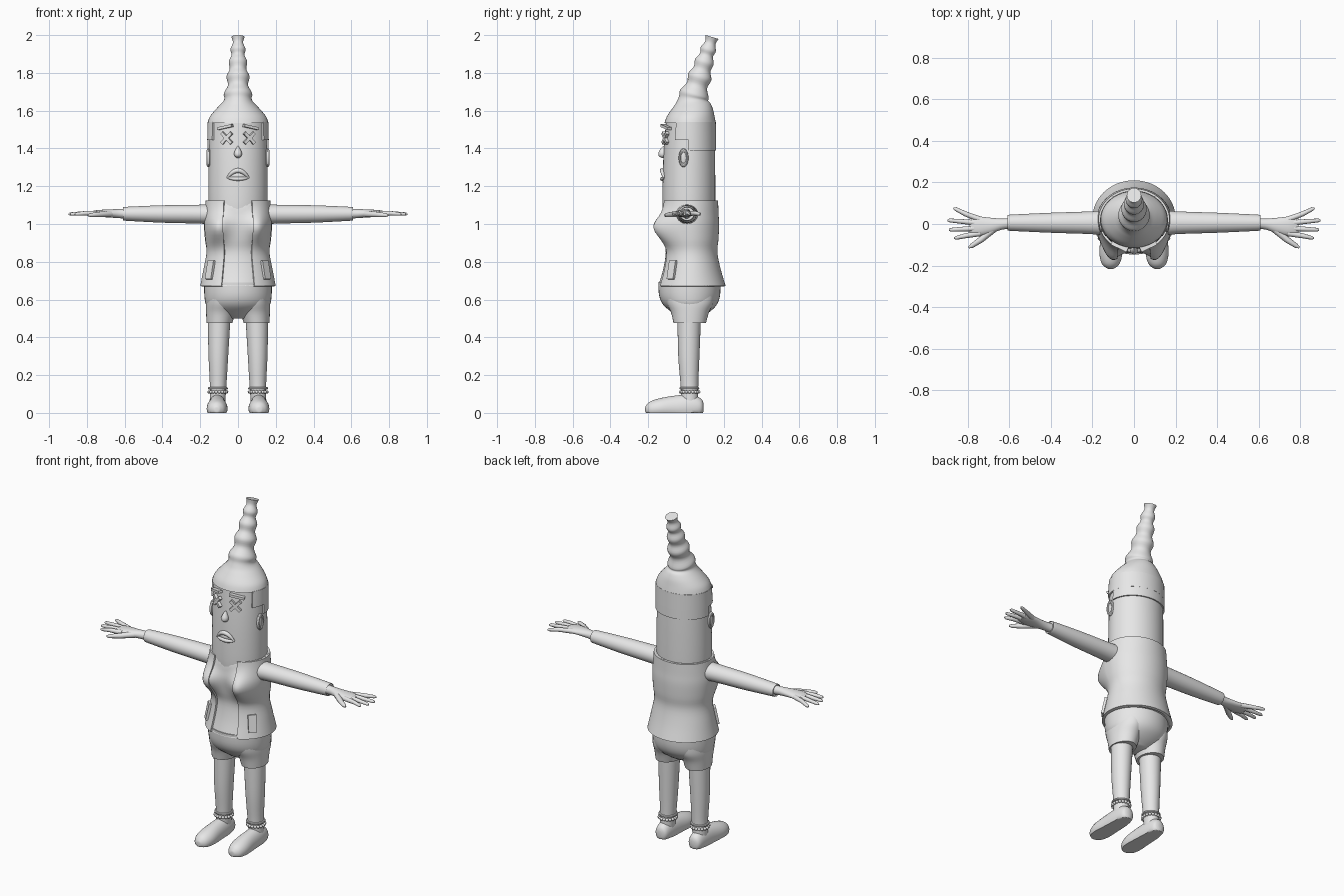
import bpy, bmesh
from math import sin, cos, pi, radians, sqrt, exp
from mathutils import Matrix, Vector

if "Cube" in bpy.data.objects:
    bpy.data.objects.remove(bpy.data.objects["Cube"])

grey = bpy.data.materials.new("plain_grey")
grey.use_nodes = True
grey.diffuse_color = (.8, .8, .8, 1)
grey.node_tree.nodes["Principled BSDF"].inputs["Base Color"].default_value = grey.diffuse_color


def activate(obj):
    bpy.ops.object.select_all(action="DESELECT")
    obj.select_set(True)
    bpy.context.view_layer.objects.active = obj


def finish(obj, angle=40):
    activate(obj)
    obj.data.materials.clear()
    obj.data.materials.append(grey)
    bpy.ops.object.shade_smooth_by_angle(angle=radians(angle))
    return obj


def add_mesh(name, bm):
    mesh = bpy.data.meshes.new(name)
    bm.to_mesh(mesh)
    bm.free()
    obj = bpy.data.objects.new(name, mesh)
    bpy.context.scene.collection.objects.link(obj)
    return obj


def refine(sections, steps):
    """Smoothly resample a list of sections."""
    out, last = [], len(sections) - 1
    for i in range(last):
        four = [sections[min(max(i + k, 0), last)] for k in (-1, 0, 1, 2)]
        for s in range(steps):
            t = s / steps
            out.append([b + t / 2 * (c - a + t * (2*a - 5*b + 4*c - d + t * (3*(b - c) + d - a)))
                        for a, b, c, d in zip(*four)])
    return out + [list(sections[last])]


def loft(name, sections, axis="z", seg=40, opening=0, side=1, deform=None, thick=0, steps=4):
    """Skin ellipses (position, centre u, centre v, radius u, radius v) along an axis.
    An opening in degrees leaves a gap either side of the front."""
    bm = bmesh.new()
    gap = radians(opening)
    count = seg + 1 if opening else seg
    rings = []
    for p, cu, cv, ru, rv in refine(sections, steps):
        ring = []
        for j in range(count):
            a = -pi / 2 + gap + (2 * pi - 2 * gap) * j / seg
            u, v = cu + ru * cos(a), cv + rv * sin(a)
            co = Vector({"z": (u, v, p), "x": (p, u, v), "y": (u, p, v)}[axis])
            co.x *= side
            ring.append(bm.verts.new(deform(co) if deform else co))
        rings.append(ring)
    for low, high in zip(rings, rings[1:]):
        for j in range(seg):
            k = (j + 1) % count
            bm.faces.new((low[j], low[k], high[k], high[j]))
    if not opening:
        bm.faces.new(rings[0][::-1])
        bm.faces.new(rings[-1])
        bmesh.ops.recalc_face_normals(bm, faces=bm.faces)
    obj = add_mesh(name, bm)
    if thick:
        mod = obj.modifiers.new("thickness", "SOLIDIFY")
        mod.thickness, mod.offset = thick, -1
        activate(obj)
        bpy.ops.object.modifier_apply(modifier=mod.name)
    return finish(obj)


def tube(name, points, radii):
    curve = bpy.data.curves.new(name, "CURVE")
    curve.dimensions, curve.bevel_depth = "3D", 1
    curve.bevel_resolution, curve.use_fill_caps = 3, True
    spline = curve.splines.new("POLY")
    spline.points.add(len(points) - 1)
    for pt, co, r in zip(spline.points, points, radii):
        pt.co, pt.radius = (*co, 1), r
    obj = bpy.data.objects.new(name, curve)
    bpy.context.scene.collection.objects.link(obj)
    activate(obj)
    bpy.ops.object.convert(target="MESH")
    return finish(bpy.context.object)


def box(name, loc, size, rot):
    bpy.ops.mesh.primitive_cube_add(size=1, location=loc, rotation=rot)
    obj = bpy.context.object
    obj.name, obj.scale = name, size
    return finish(obj)


def ball(name, loc, size):
    bpy.ops.mesh.primitive_uv_sphere_add(segments=20, ring_count=12, radius=1, location=loc)
    obj = bpy.context.object
    obj.name, obj.scale = name, size
    return finish(obj)


def ring(name, loc, major, minor, scale=(1, 1, 1), rot=(0, 0, 0)):
    bpy.ops.mesh.primitive_torus_add(major_segments=32, minor_segments=8, location=loc,
                                     rotation=rot, major_radius=major, minor_radius=minor)
    obj = bpy.context.object
    obj.name, obj.scale = name, scale
    return finish(obj)


def face_y(x):
    return .017 - .135 * sqrt(1 - (x / .155) ** 2)


# Head and tall ridged hair, leaning backwards
loft("head", [(1.04, 0, .016, .15, .135), (1.12, 0, .015, .157, .14),
              (1.35, 0, .017, .156, .137), (1.56, 0, .022, .15, .127)])


def lean(co):
    if co.z > 1.64:
        co.z -= .3 * min(1, (co.z - 1.64) * 20) * (co.y - .035 - .31 * (co.z - 1.66))
    return co


hair = [(1.535, .022, .161, .136), (1.57, .025, .148, .126), (1.61, .034, .115, .108),
        (1.645, .039, .082, .088), (1.665, .04, .072, .077)]
for z, r in ((1.69, .075), (1.735, .053), (1.78, .061), (1.82, .044), (1.86, .049),
             (1.895, .034), (1.925, .04), (1.96, .027), (1.99, .035)):
    hair.append((z, .045 + .31 * (z - 1.69), r, r))
loft("hair_top", [(z, 0, y, rx, ry) for z, y, rx, ry in hair], deform=lean)
for name, bottom, opening in (("hair_back", 1.39, 88), ("hair_sideburns", 1.445, 57)):
    loft(name, [(bottom, 0, .018, .163, .142), (1.54, 0, .022, .161, .136)],
         opening=opening, thick=.012)

# Facial features
for side, label in ((1, "left"), (-1, "right")):
    x = .06 * side
    for tilt in (-1, 1):
        box(label + "_eye_bar", (x, face_y(x) - .002, 1.455), (.078, .018, .017),
            (0, tilt * pi / 4, side * .38))
    box(label + "_brow", (.068 * side, face_y(.068) - .002, 1.513), (.085, .025, .014),
        (0, side * .2, side * .45))
    ball(label + "_ear", (.154 * side, -.013, 1.35), (.01, .018, .038))
    ring(label + "_ear_rim", (.157 * side, -.013, 1.35), .02, .006, (1.9, 1, 1.6), (0, pi / 2, 0))
loft("nose", [(1.35, 0, -.123, .006, .006), (1.36, 0, -.124, .018, .02),
              (1.378, 0, -.124, .02, .021), (1.4, 0, -.119, .01, .014),
              (1.412, 0, -.116, .003, .005)], seg=20)
for name, bow, thick in (("upper_lip", .038, .013), ("lower_lip", -.006, .011)):
    spots = [i / 6 for i in range(-6, 7)]
    tube(name, [(.056 * t, face_y(.056 * t) - .008, 1.245 + bow * (1 - t * t)) for t in spots],
         [thick * (1 - .6 * t * t) for t in spots])
ball("mouth_fill", (0, -.112, 1.256), (.042, .014, .018))


# Torso: open jacket over a shirt, both shaped by the bust
def bust(co):
    if co.y < 0:
        co.y -= .066 * exp(-((abs(co.x) - .115) / .06) ** 2 - ((co.z - .98) / .075) ** 2)
    return co


def shirt_shape(co):
    co = bust(co)
    if co.y < 0:
        co.z = min(co.z, 1.08 + .5 * abs(co.x))
    return co


torso = [(.672, 0, .027, .2, .183), (.76, 0, .027, .183, .157), (.85, 0, .025, .167, .141),
         (.92, 0, .022, .175, .15), (1, 0, .018, .181, .157), (1.06, 0, .019, .177, .153),
         (1.125, 0, .02, .171, .15)]
loft("jacket", torso, seg=64, opening=26, deform=bust, thick=.014)
loft("shirt", [(z, u, v, ru - .009, rv - .009) for z, u, v, ru, rv in torso],
     seg=64, deform=shirt_shape)

# Shorts
loft("shorts_seat", [(.5, 0, .02, .06, .05), (.53, 0, .024, .13, .095),
                     (.57, 0, .021, .168, .14), (.62, 0, .019, .178, .161),
                     (.69, 0, .018, .18, .165)])


# Limbs
def flat_sole(co):
    co.z = max(co.z, 0)
    return co


fingers = {"index": (-.045, .865, -.068), "middle": (-.02, .89, -.028),
           "ring": (.003, .897, .018), "little": (.022, .868, .075)}
for side, label in ((1, "left_"), (-1, "right_")):
    box(label + "pocket", (side * .147, -.074, .757), (.046, .016, .1), (-.2, 0, side * .82))
    loft(label + "sleeve", [(.1, .005, 1.05, .065, .055), (.2, .006, 1.052, .055, .05),
                            (.4, .006, 1.053, .048, .046), (.59, .006, 1.054, .039, .037),
                            (.602, .006, 1.054, .037, .035)], "x", 28, side=side)
    loft(label + "palm", [(.58, .003, 1.054, .028, .026), (.63, 0, 1.055, .026, .024),
                          (.69, -.008, 1.056, .038, .021), (.75, -.01, 1.056, .046, .017),
                          (.79, -.01, 1.055, .036, .009)], "x", 24, side=side)
    for finger, (base, tip_x, tip_y) in fingers.items():
        tube(label + finger + "_finger",
             [(side * .74, base, 1.056), (side * .81, (base + tip_y) / 2, 1.057),
              (side * (tip_x - .01), tip_y * .95 + base * .05, 1.053),
              (side * tip_x, tip_y, 1.052)], (.014, .012, .009, .004))
    tube(label + "thumb", [(side * .67, -.02, 1.054), (side * .735, -.075, 1.05),
                           (side * .78, -.105, 1.047), (side * .795, -.113, 1.046)],
         (.018, .015, .011, .005))
    loft(label + "shorts_leg", [(.475, .098, .02, .068, .086), (.53, .092, .021, .077, .1),
                                (.58, .087, .022, .083, .123), (.63, .085, .02, .08, .13)],
         side=side, seg=32)
    loft(label + "leg", [(.05, .109, .02, .041, .045), (.15, .105, .018, .044, .047),
                         (.3, .104, .015, .052, .056), (.5, .1, .017, .06, .062)],
         side=side, seg=28)
    loft(label + "foot", [(.093, .11, .03, .012, .02), (.08, .11, .03, .036, .045),
                          (.03, .11, .03, .046, .067), (-.06, .11, .025, .051, .066),
                          (-.14, .111, .022, .055, .055), (-.19, .112, .018, .043, .042),
                          (-.212, .112, .018, .02, .02), (-.216, .112, .018, .006, .008)],
         "y", 28, side=side, deform=flat_sole)
    # Ankle band with a row of beads
    ring(label + "ankle_band", (side * .106, .018, .13), .046, .007)
    beads = bmesh.new()
    for i in range(18):
        a = 2 * pi * i / 18
        spot = Vector((side * .107 + .047 * cos(a), .019 + .049 * sin(a), .111))
        bmesh.ops.create_icosphere(beads, subdivisions=2, radius=.009,
                                   matrix=Matrix.Translation(spot))
    finish(add_mesh(label + "ankle_beads", beads))
